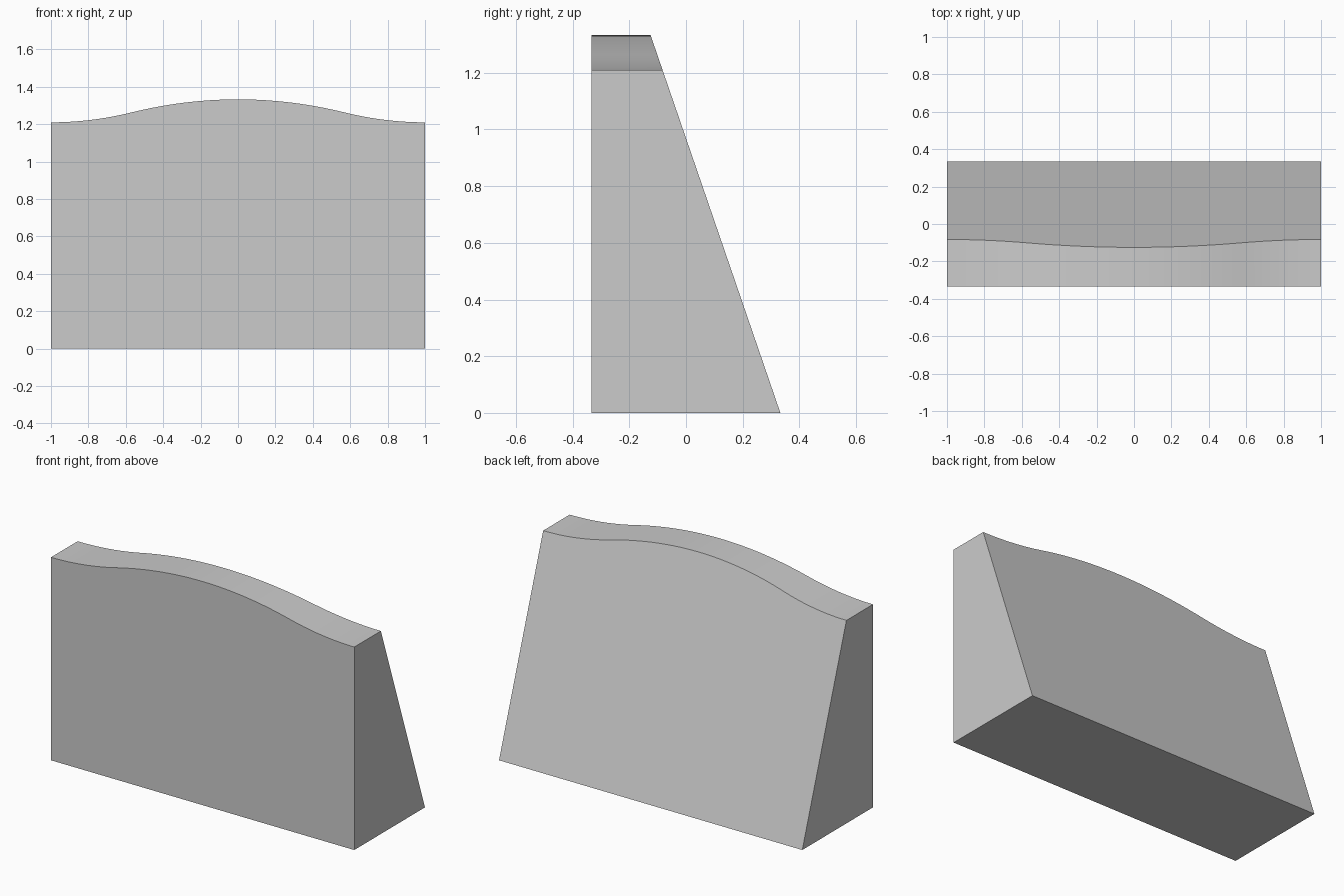
import bpy, bmesh

if "Cube" in bpy.data.objects:
    bpy.data.objects.remove(bpy.data.objects["Cube"])

FRONT, BACK = -0.333, 0.333       # depth limits at the base
PEAK, SHOULDER = 1.333, 1.21      # top heights at centre and ends
BACK_AT_PEAK = -0.125             # sloped back at full height
BEND = 0.57                       # where the crown turns concave
STEPS = 48


def crown(x):
    """Height of the curved top: convex middle, concave ends."""
    x, drop = abs(x), PEAK - SHOULDER
    if x < BEND:
        return PEAK - drop / BEND * x * x
    return SHOULDER + drop / (1 - BEND) * (1 - x) ** 2


def back(z):
    return BACK + (BACK_AT_PEAK - BACK) * z / PEAK


# Outline seen from the front
xs = [1 - 2 * i / STEPS for i in range(STEPS + 1)]
outline = [(-1, 0), (1, 0)] + [(x, crown(x)) for x in xs]

# Vertical front and sloping back, joined by a rim
bm = bmesh.new()
front = [bm.verts.new((x, FRONT, z)) for x, z in outline]
rear = [bm.verts.new((x, back(z), z)) for x, z in outline]
bm.faces.new(front)
bm.faces.new(rear[::-1])
n = len(outline)
for i in range(n):
    j = (i + 1) % n
    face = bm.faces.new((front[j], front[i], rear[i], rear[j]))
    face.smooth = 2 <= i < n - 1
bmesh.ops.recalc_face_normals(bm, faces=bm.faces)

mesh = bpy.data.meshes.new("curved_top_slab")
bm.to_mesh(mesh)
bm.free()
slab = bpy.data.objects.new("curved_top_slab", mesh)
bpy.context.collection.objects.link(slab)

# Smooth crown with crisp outer edges
bpy.context.view_layer.objects.active = slab
slab.select_set(True)
bpy.ops.object.shade_smooth_by_angle(angle=0.5)
